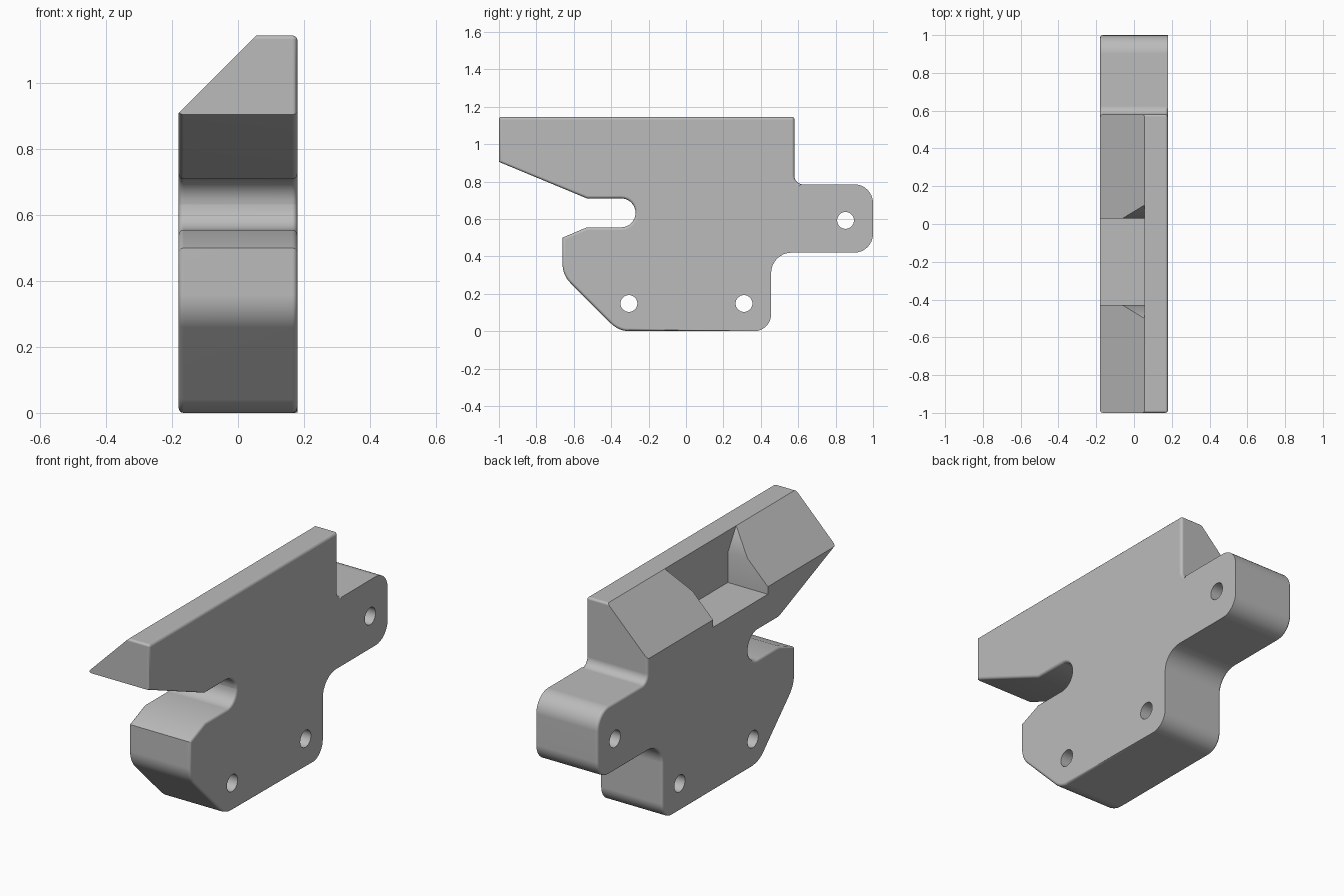
import bpy, bmesh, math
from mathutils import Vector

if "Cube" in bpy.data.objects:
    bpy.data.objects.remove(bpy.data.objects["Cube"])

HALF = 0.18      # half thickness
TOP = 1.145      # overall height

grey = bpy.data.materials.new("plain grey")
grey.use_nodes = True
grey.diffuse_color = (0.5, 0.5, 0.5, 1)
grey.node_tree.nodes["Principled BSDF"].inputs["Base Color"].default_value = (0.5, 0.5, 0.5, 1)


def rounded(corners, steps=8):
    """Turn (a, b, radius) corners into a filleted outline."""
    out = []
    for i, (a, b, r) in enumerate(corners):
        p = Vector((a, b))
        if r == 0:
            out.append(p)
            continue
        u = (Vector(corners[i - 1][:2]) - p).normalized()
        v = (Vector(corners[(i + 1) % len(corners)][:2]) - p).normalized()
        half = u.angle(v) / 2
        centre = p + (u + v).normalized() * (r / math.sin(half))
        start = p + u * (r / math.tan(half)) - centre
        end = p + v * (r / math.tan(half)) - centre
        sweep = start.angle(end)
        for k in range(steps + 1):
            t = k / steps
            out.append(centre + (start * math.sin((1 - t) * sweep)
                                 + end * math.sin(t * sweep)) / math.sin(sweep))
    return out


def prism(name, outline, low, high, place, soften=None):
    """Extrude an outline between two depths; place maps (depth, a, b) to xyz."""
    bm = bmesh.new()
    rings = [[bm.verts.new(place(d, a, b)) for a, b in outline] for d in (low, high)]
    bm.faces.new(rings[0])
    bm.faces.new(rings[1])
    n = len(outline)
    for i in range(n):
        j = (i + 1) % n
        bm.faces.new((rings[0][i], rings[0][j], rings[1][j], rings[1][i]))
    bmesh.ops.recalc_face_normals(bm, faces=bm.faces)
    if soften:
        edges = [e for e in bm.edges if soften(e)]
        bmesh.ops.bevel(bm, geom=edges, offset=0.015, segments=3,
                        profile=0.5, affect='EDGES')
    mesh = bpy.data.meshes.new(name)
    bm.to_mesh(mesh)
    bm.free()
    mesh.materials.append(grey)
    obj = bpy.data.objects.new(name, mesh)
    bpy.context.collection.objects.link(obj)
    return obj


def along_x(d, a, b):
    return (d, a, b)


def along_y(d, a, b):
    return (a, d, b)


def soft_rim(edge):
    """Rim edges are softened, except round the tail on the left side."""
    p, q = (v.co for v in edge.verts)
    if abs(p.x - q.x) > 0.01:
        return False
    m = (p + q) / 2
    return m.x < 0 or not (m.y > 0.62 or (m.y > 0.37 and m.z < 0.5))


# Plate outline: top bar, tail, foot, jaw and slot
outline = rounded([
    (-1, TOP, 0.012), (0.58, TOP, 0.012), (0.58, 0.785, 0.045),
    (1, 0.785, 0.1), (1, 0.42, 0.1), (0.455, 0.42, 0.11),
    (0.455, 0, 0.09), (-0.36, 0, 0.14), (-0.66, 0.3, 0.14),
    (-0.66, 0.5, 0), (-0.53, 0.555, 0), (-0.27, 0.555, 0.077),
    (-0.27, 0.71, 0.077), (-0.53, 0.71, 0), (-1, 0.905, 0)])
body = prism("bracket_body", outline, -HALF, HALF, along_x, soft_rim)

# Sloped top on the right side
cutters = [prism("slope_cutter", [(0.255, 1.345), (-0.4, 0.69), (-0.4, 1.345)],
                 -1.2, 1.2, along_y)]

# Flared notch in the slope
cutters.append(prism("notch_cutter", [
    (-0.43, 0.87), (0.03, 0.87), (0.03, 1.03), (0.194, 1.3),
    (-0.594, 1.3), (-0.43, 1.03)], -0.3, 0.055, along_x))

# Bolt holes
for y, z in ((-0.305, 0.148), (0.31, 0.148), (0.853, 0.592)):
    circle = [(y + 0.045 * math.cos(k * math.tau / 32),
               z + 0.045 * math.sin(k * math.tau / 32)) for k in range(32)]
    cutters.append(prism("hole_cutter", circle, -0.3, 0.3, along_x))

bpy.context.view_layer.objects.active = body
for cutter in cutters:
    cutter.hide_render = True
    cut = body.modifiers.new("cut", 'BOOLEAN')
    cut.operation = 'DIFFERENCE'
    cut.solver = 'EXACT'
    cut.object = cutter
    bpy.ops.object.modifier_apply(modifier=cut.name)
    bpy.data.objects.remove(cutter)

bpy.ops.object.select_all(action='DESELECT')
body.select_set(True)
bpy.ops.object.shade_smooth_by_angle(angle=math.radians(35))
normals = body.modifiers.new("even_shading", 'WEIGHTED_NORMAL')
normals.keep_sharp = True
